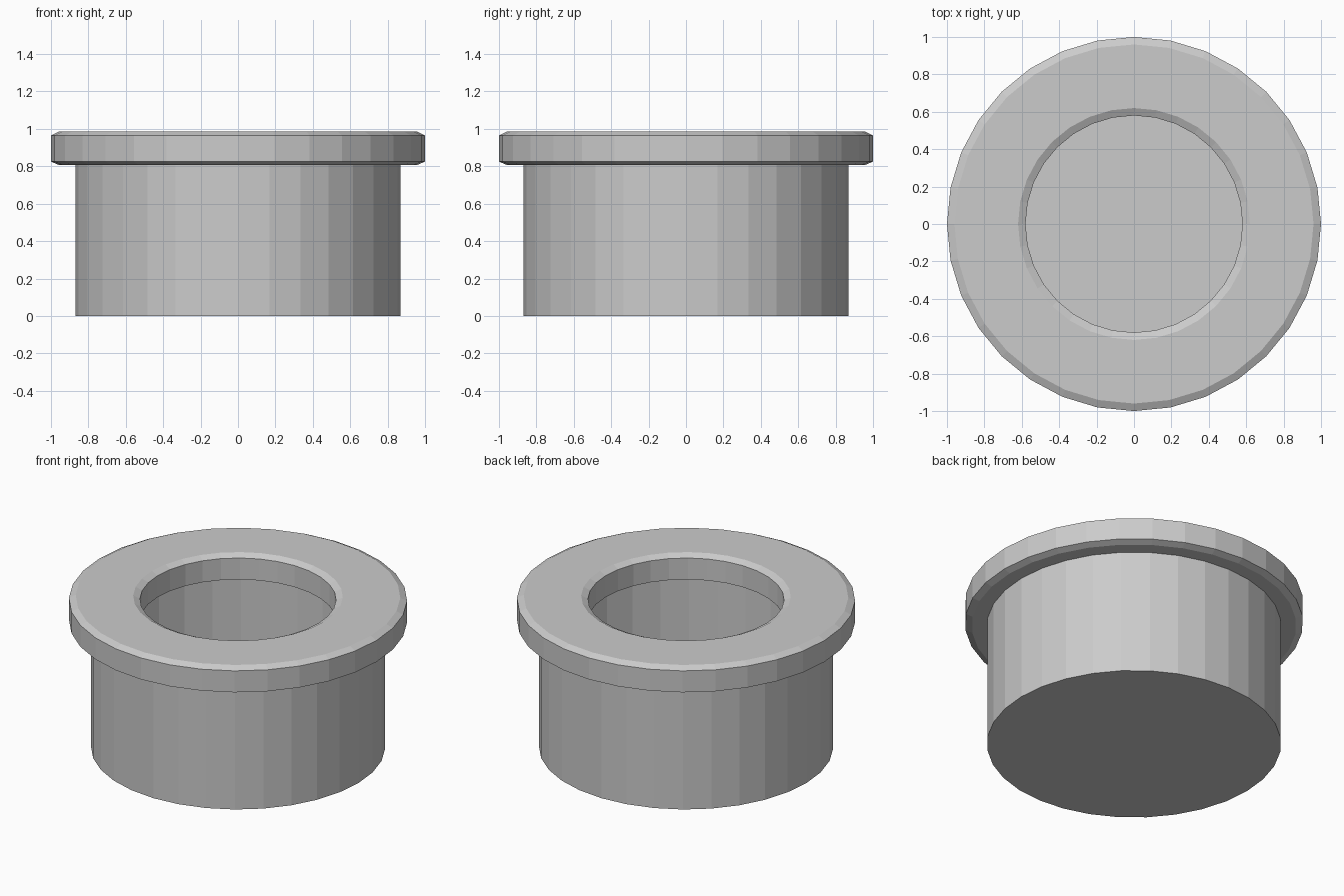
import bpy
import bmesh
import math

if "Cube" in bpy.data.objects:
    bpy.data.objects.remove(bpy.data.objects["Cube"])

SIDES = 32

grey = bpy.data.materials.new("neutral_grey")
grey.diffuse_color = (0.6, 0.6, 0.6, 1.0)
grey.use_nodes = True
grey.node_tree.nodes["Principled BSDF"].inputs["Base Color"].default_value = grey.diffuse_color


def lathe(name, profile, closed=False, cap_bottom=False):
    """Revolve (radius, z) points around z into flat-sided geometry."""
    bm = bmesh.new()
    rings = []
    for r, z in profile:
        rings.append([bm.verts.new((r * math.cos(math.tau * i / SIDES),
                                    r * math.sin(math.tau * i / SIDES), z))
                      for i in range(SIDES)])
    pairs = list(zip(rings, rings[1:]))
    if closed:
        pairs.append((rings[-1], rings[0]))
    for low, high in pairs:
        for i in range(SIDES):
            j = (i + 1) % SIDES
            bm.faces.new((low[i], low[j], high[j], high[i]))
    if cap_bottom:
        bm.faces.new(rings[0][::-1])
    mesh = bpy.data.meshes.new(name)
    bm.to_mesh(mesh)
    bm.free()
    mesh.materials.append(grey)
    obj = bpy.data.objects.new(name, mesh)
    bpy.context.collection.objects.link(obj)
    return obj


# Hollow cup: thin wall, closed floor, open top
lathe("cup_body", [(0.87, 0.0), (0.87, 0.81)], cap_bottom=True)

# Wide rim ring with chamfered outer and inner edges
lathe("rim_ring", [(0.62, 0.808), (0.96, 0.808), (1.0, 0.825), (1.0, 0.965),
                   (0.96, 0.985), (0.62, 0.985), (0.58, 0.965), (0.58, 0.825)],
      closed=True)
